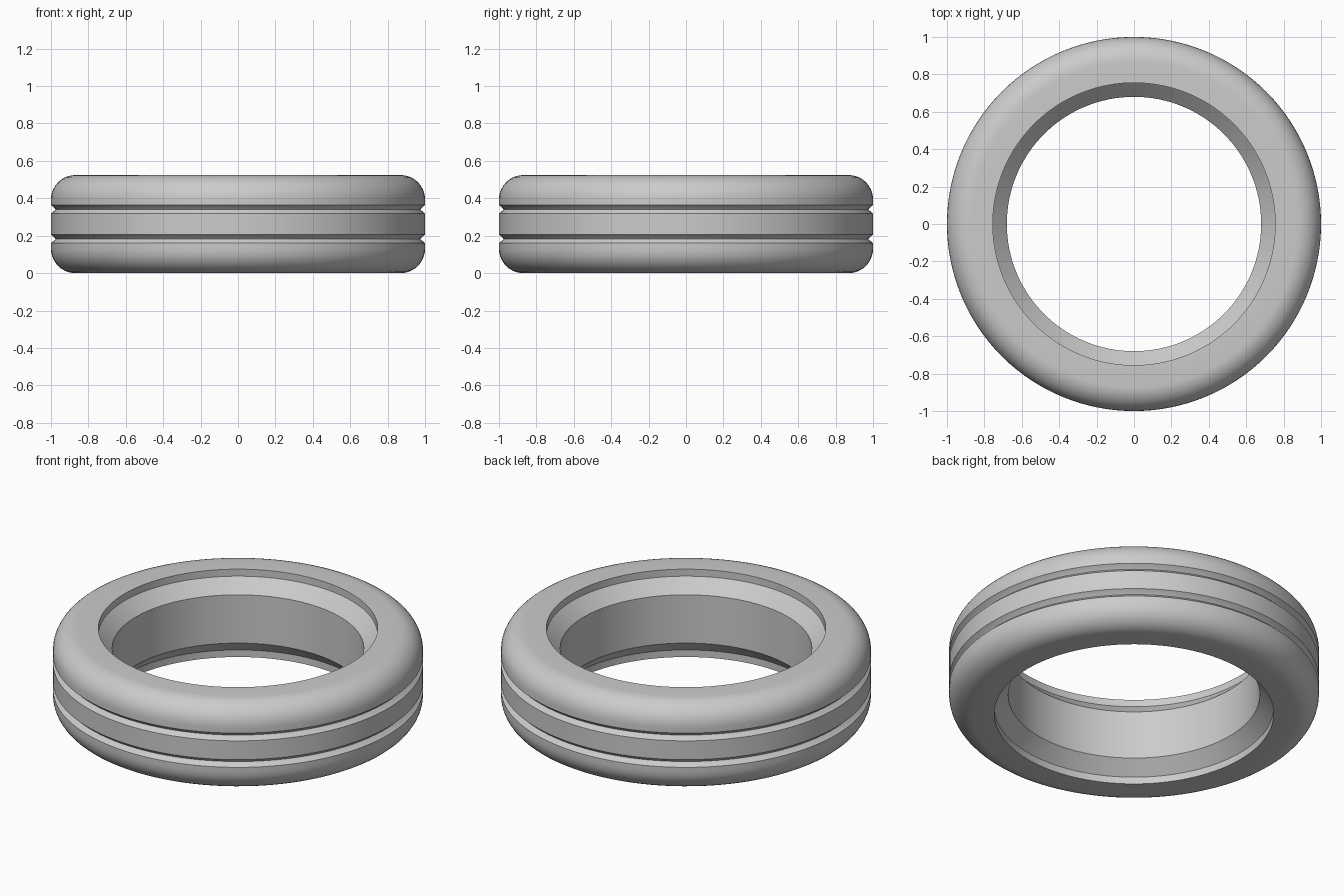
import bpy, bmesh, math

if "Cube" in bpy.data.objects:
    bpy.data.objects.remove(bpy.data.objects["Cube"])

H = 0.524          # tyre width
MID = H / 2
R = 0.13           # shoulder radius
SEGMENTS = 128

# Upper half of the cross-section (radius, height above the middle), bore to tread
half = [(0.68, 0.144), (0.755, 0.22), (0.755, MID)]
half += [(1 - R + R * math.sin(a), MID - R + R * math.cos(a))
         for a in (math.radians(i * 9) for i in range(11))]
# Rounded V groove in the tread
half += [(1.0, 0.102), (0.993, 0.096), (0.978, 0.083), (0.975, 0.079),
         (0.978, 0.075), (0.993, 0.062), (1.0, 0.056)]

# Mirror to get the closed section
section = half + [(r, -z) for r, z in reversed(half)]

# Revolve the section into a ring
bm = bmesh.new()
rings = []
for i in range(SEGMENTS):
    a = 2 * math.pi * i / SEGMENTS
    rings.append([bm.verts.new((r * math.cos(a), r * math.sin(a), z + MID))
                  for r, z in section])
n = len(section)
for i in range(SEGMENTS):
    a, b = rings[i], rings[(i + 1) % SEGMENTS]
    for j in range(n):
        k = (j + 1) % n
        bm.faces.new((a[j], a[k], b[k], b[j]))
bmesh.ops.recalc_face_normals(bm, faces=bm.faces)

mesh = bpy.data.meshes.new("tyre")
bm.to_mesh(mesh)
bm.free()
tyre = bpy.data.objects.new("tyre", mesh)
bpy.context.collection.objects.link(tyre)

# Plain grey rubber
rubber = bpy.data.materials.new("grey rubber")
rubber.diffuse_color = (0.6, 0.6, 0.6, 1)
rubber.use_nodes = True
rubber.node_tree.nodes["Principled BSDF"].inputs["Base Color"].default_value = rubber.diffuse_color
mesh.materials.append(rubber)

# Smooth surfaces with crisp rim edges
bpy.context.view_layer.objects.active = tyre
tyre.select_set(True)
bpy.ops.object.shade_smooth_by_angle(angle=math.radians(40))
